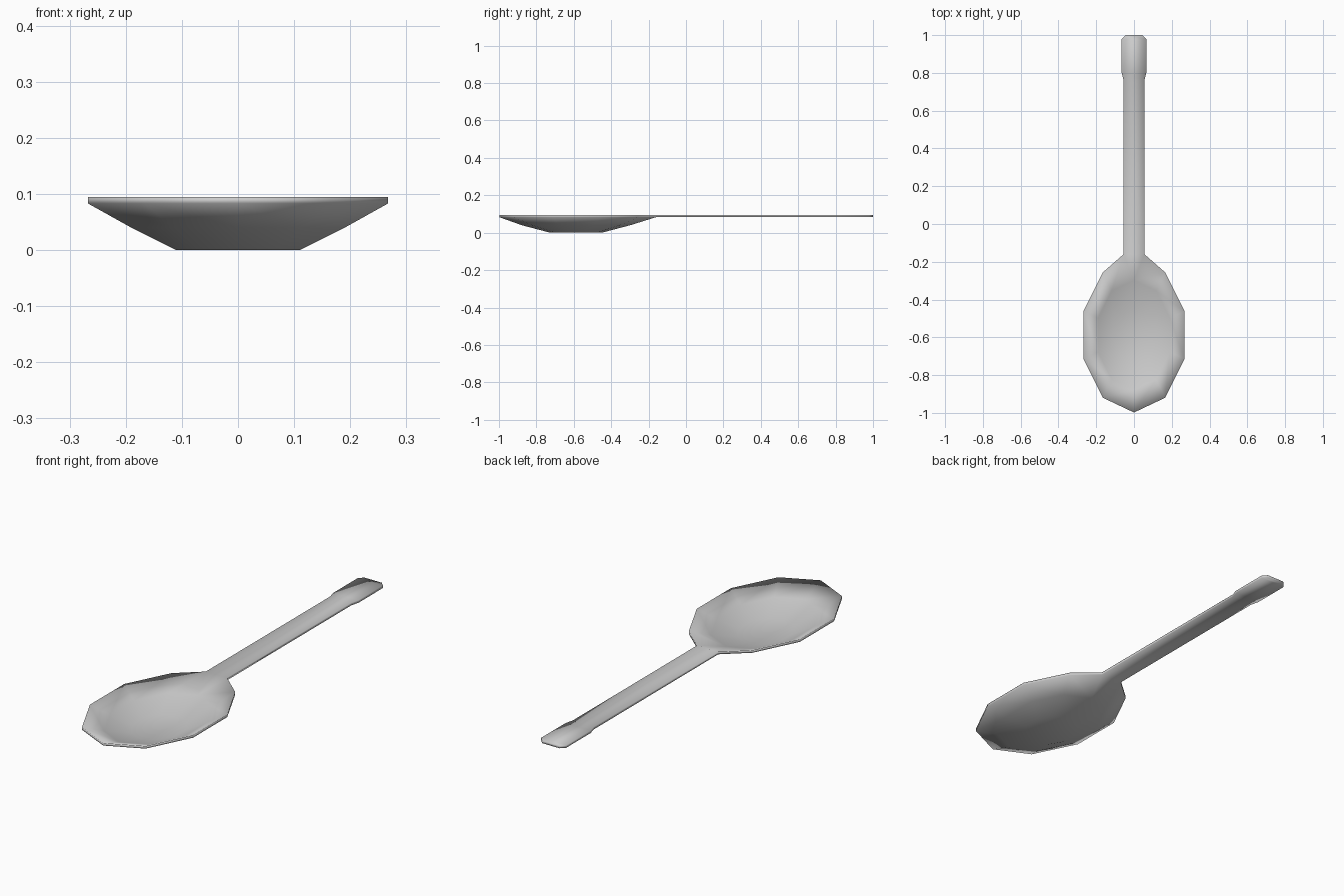
import bpy, bmesh
from math import sin, cos, radians

cube = bpy.data.objects.get("Cube")
if cube:
    bpy.data.objects.remove(cube)

THICK = 0.012
BOWL_Y = -0.588
NECK_Y, NECK_X = -0.16, 0.055

metal = bpy.data.materials.new("brushed grey metal")
metal.use_nodes = True
grey = (0.6, 0.6, 0.6, 1)
metal.diffuse_color = grey
metal.node_tree.nodes["Principled BSDF"].inputs["Base Color"].default_value = grey

bm = bmesh.new()


def bowl_ring(rx, ry, z):
    """Ten-sided oval, starting at the neck side."""
    return [bm.verts.new((rx * sin(radians(36 * i)),
                          BOWL_Y + ry * cos(radians(36 * i)), z)) for i in range(10)]


# Bowl: flat base, middle ring and rim
base = bowl_ring(0.116, 0.138, 0)
middle = bowl_ring(0.2, 0.29, 0.04)
rim = bowl_ring(0.281, 0.41, 0.083)
bm.faces.new(base)
for i in range(10):
    j = (i + 1) % 10
    bm.faces.new((base[i], base[j], middle[j], middle[i]))

# Neck: the rim's back corner opens into the handle's two edges
rim[0].co = (NECK_X, NECK_Y, 0.083)
neck_left = rim[0]
neck_right = bm.verts.new((-NECK_X, NECK_Y, 0.083))
for i in range(10):
    end = rim[i + 1] if i < 9 else neck_right
    bm.faces.new((middle[i], middle[(i + 1) % 10], end, rim[i]))
bm.faces.new((middle[0], neck_left, neck_right))

# Handle: straight strip with a wider, clipped grip
left, right = neck_left, neck_right
for y, half in ((0.76, 0.055), (0.8, 0.065), (0.98, 0.065), (1.0, 0.045)):
    new_left = bm.verts.new((half, y, 0.083))
    new_right = bm.verts.new((-half, y, 0.083))
    bm.faces.new((left, new_left, new_right, right))
    left, right = new_left, new_right

# Thickness: raise a copy of the sheet straight up
raised = bmesh.ops.extrude_face_region(bm, geom=bm.faces[:], use_keep_orig=True)
top = [g for g in raised["geom"] if isinstance(g, bmesh.types.BMVert)]
bmesh.ops.translate(bm, verts=top, vec=(0, 0, THICK))
bmesh.ops.recalc_face_normals(bm, faces=bm.faces[:])
for face in bm.faces:
    face.smooth = True

mesh = bpy.data.meshes.new("spoon")
bm.to_mesh(mesh)
bm.free()
mesh.materials.append(metal)
spoon = bpy.data.objects.new("spoon", mesh)
bpy.context.collection.objects.link(spoon)
